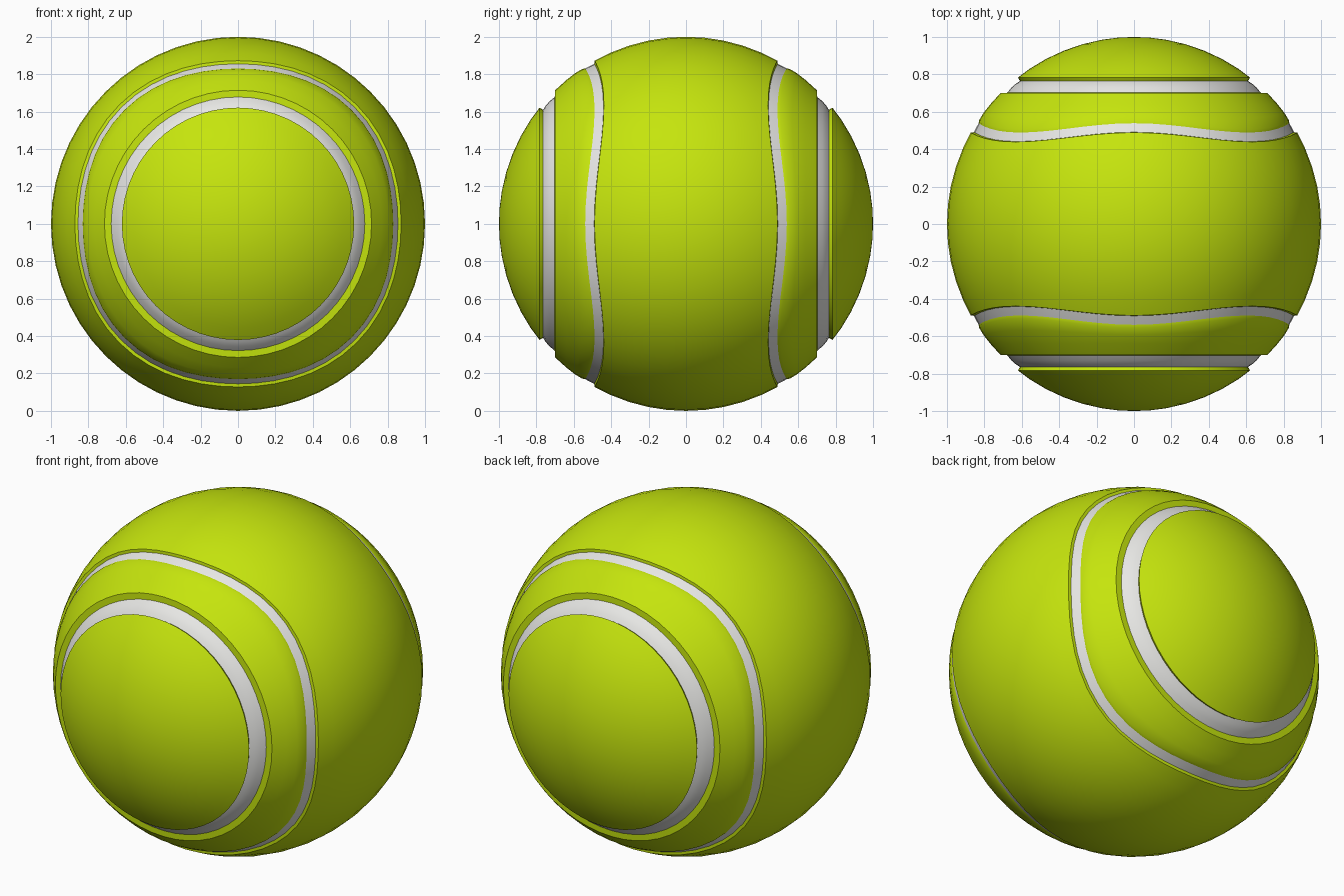
import bpy, bmesh, math

if "Cube" in bpy.data.objects:
    bpy.data.objects.remove(bpy.data.objects["Cube"])

SEG = 56  # sides around the ball (multiple of 8)


def material(name, rgb):
    m = bpy.data.materials.new(name)
    m.diffuse_color = (*rgb, 1)
    m.use_nodes = True
    m.node_tree.nodes["Principled BSDF"].inputs["Base Color"].default_value = m.diffuse_color
    return m


felt = material("lime felt", (0.56, 0.78, 0.004))
white = material("white rubber", (0.8, 0.8, 0.78))


def ball(y, wave=0.0, depth=1.0):
    """Profile point on the unit ball: distance along y, waviness, depth scale."""
    return (y, wave, depth, None)


def free(y, r):
    """Profile point with its own radius."""
    return (y, 0.0, 1.0, r)


def lathe(name, profile, mat):
    """Spin a profile round the y axis and mirror it to the back/front."""
    bm = bmesh.new()
    rings = []
    for y0, wave, depth, r0 in profile:
        ring = []
        for i in range(SEG):
            a = 2 * math.pi * i / SEG
            y = y0 + wave * 0.025 * math.cos(4 * a)
            r = r0 if r0 is not None else depth * math.sqrt(max(0.0, 1 - y * y))
            ring.append(bm.verts.new((r * math.sin(a), y, 1 + r * math.cos(a))))
        rings.append(ring)
    for lo, hi in zip(rings, rings[1:]):
        for i in range(SEG):
            k = (i + 1) % SEG
            bm.faces.new((lo[i], lo[k], hi[k], hi[i]))
    bmesh.ops.remove_doubles(bm, verts=bm.verts, dist=1e-5)
    me = bpy.data.meshes.new(name)
    bm.to_mesh(me)
    bm.free()
    me.materials.append(mat)
    ob = bpy.data.objects.new(name, me)
    bpy.context.collection.objects.link(ob)
    bpy.ops.object.select_all(action='DESELECT')
    ob.select_set(True)
    bpy.context.view_layer.objects.active = ob
    bpy.ops.object.shade_smooth_by_angle(angle=math.radians(40))
    mod = ob.modifiers.new("mirror", 'MIRROR')
    mod.use_axis = (False, True, False)


# wide middle of the ball, up to the wavy seam
lathe("middle_felt", [ball(0), ball(0.1), ball(0.2), ball(0.3, 0.2), ball(0.39, 0.6),
                      ball(0.464, 1), ball(0.466, 1, 0.98)], felt)
# thin wavy seam line, slightly sunken
lathe("wavy_seam", [ball(0.466, 1, 0.982), ball(0.49, 1, 0.984), ball(0.514, 1, 0.986)], white)
# felt band between the two seams, ending in a step
lathe("shoulder_felt", [ball(0.514, 1, 0.986), ball(0.53, 1, 0.995), ball(0.58, 0.5),
                        ball(0.64), ball(0.70), free(0.702, 0.675)], felt)
# round seam in the groove
lathe("round_seam", [free(0.702, 0.678), free(0.73, 0.655), free(0.75, 0.632),
                     free(0.765, 0.608)], white)
# end cap with a raised rim
cap = [free(0.762, 0.608), free(0.783, 0.621)]
cap += [ball(math.cos(math.radians(d))) for d in (34, 28, 22, 16, 10, 5)]
lathe("end_cap_felt", cap + [free(1.0, 0.0)], felt)
